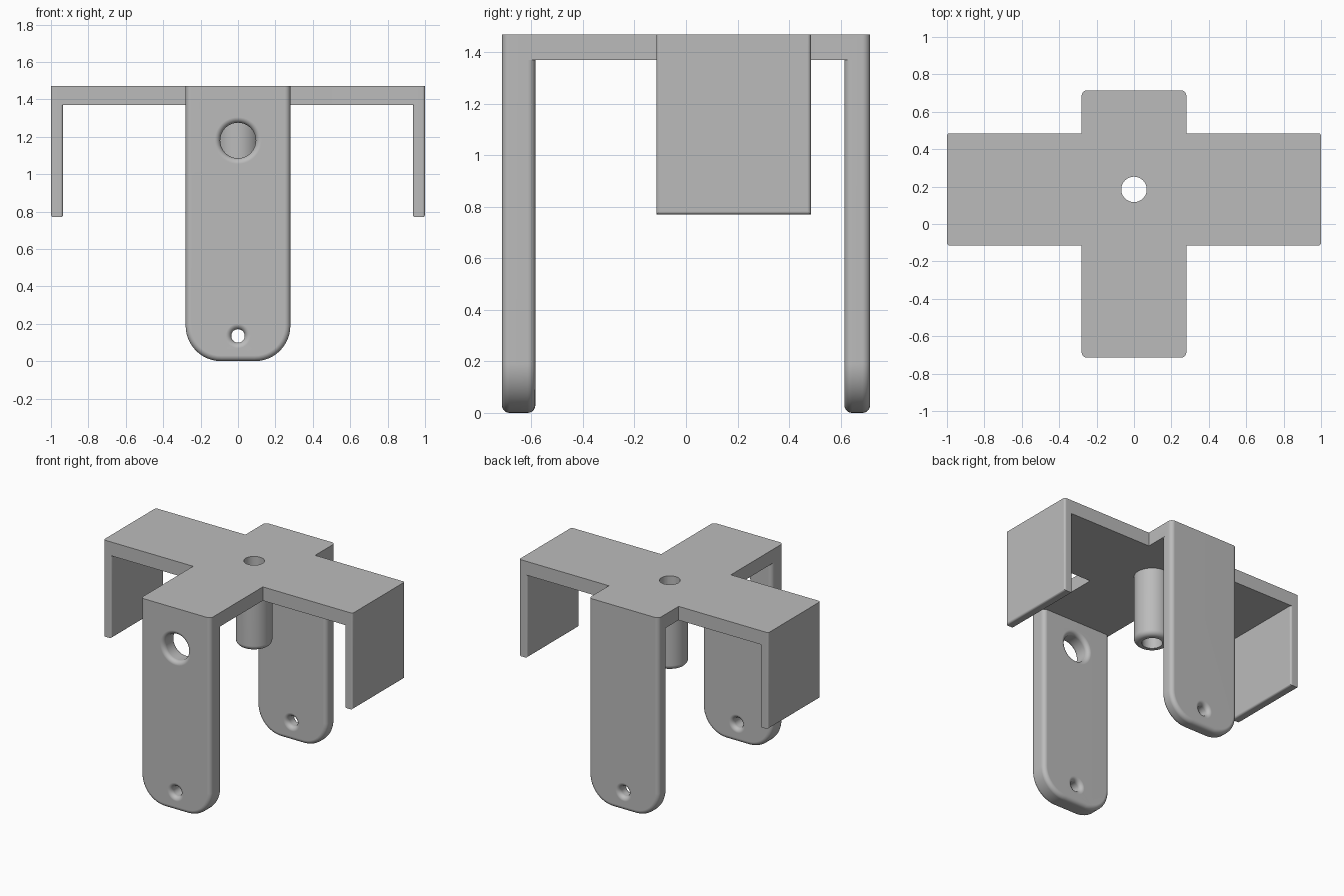
import bpy, bmesh, math
from mathutils import Matrix, Vector

if "Cube" in bpy.data.objects:
    bpy.data.objects.remove(bpy.data.objects["Cube"], do_unlink=True)

TOP, UNDER = 1.47, 1.37
ARM_Y0, ARM_Y1 = -0.115, 0.485      # side arm extent
LEG_X, TUBE_Y = 0.28, 0.185

grey = bpy.data.materials.new("plain grey")
grey.use_nodes = True
grey.diffuse_color = (0.5, 0.5, 0.5, 1)
grey.node_tree.nodes["Principled BSDF"].inputs["Base Color"].default_value = (0.5, 0.5, 0.5, 1)


def finish(bm, name):
    bmesh.ops.recalc_face_normals(bm, faces=bm.faces[:])
    mesh = bpy.data.meshes.new(name)
    bm.to_mesh(mesh)
    bm.free()
    mesh.materials.append(grey)
    obj = bpy.data.objects.new(name, mesh)
    bpy.context.collection.objects.link(obj)
    return obj


def prism(points, offset):
    bm = bmesh.new()
    face = bm.faces.new([bm.verts.new(p) for p in points])
    result = bmesh.ops.extrude_face_region(bm, geom=[face])
    moved = [v for v in result["geom"] if isinstance(v, bmesh.types.BMVert)]
    bmesh.ops.translate(bm, verts=moved, vec=offset)
    return bm


def hanging_tab(name, half, thick, bottom, corner, fillet, matrix):
    """Upright tab with filleted sides and foot, flat at the top."""
    pts = [(half, 0, TOP)]
    steps = 12 if corner else 0
    for side, start in ((1, 0), (-1, math.pi / 2)):
        for i in range(steps + 1):
            a = start + (math.pi / 2) * i / max(steps, 1)
            x, z = (math.cos(a), math.sin(a)) if corner else (side, 1)
            pts.append((side * (half - corner) + corner * x, 0,
                        bottom + corner - corner * z))
    pts.append((-half, 0, TOP))
    bm = prism(pts, (0, thick, 0))
    rim = [e for e in bm.edges
           if abs(e.verts[0].co.y - e.verts[1].co.y) < 1e-5
           and min(v.co.z for v in e.verts) < TOP - 0.01]
    bmesh.ops.bevel(bm, geom=rim, offset=fillet, segments=5, profile=0.5, affect='EDGES')
    bm.transform(matrix)
    return finish(bm, name)


def lathe(name, profile, matrix, segments=48):
    """Closed solid revolved round z from (radius, height) points."""
    bm = bmesh.new()
    verts = [bm.verts.new((r, 0, z)) for r, z in profile]
    edges = [bm.edges.new(pair) for pair in zip(verts, verts[1:])]
    bmesh.ops.spin(bm, geom=verts + edges, cent=(0, 0, 0), axis=(0, 0, 1),
                   angle=math.tau, steps=segments, use_duplicate=False)
    bmesh.ops.remove_doubles(bm, verts=bm.verts[:], dist=1e-5)
    bm.transform(matrix)
    return finish(bm, name)


def flared_cutter(name, radius, y0, y1, z, flare=0.03):
    """Cutter along y whose mouths are rounded over."""
    half = (y1 - y0) / 2
    arc = [(radius + flare * (1 - math.cos(a)), half - flare + flare * math.sin(a))
           for a in [math.radians(15 * i) for i in range(6)]]
    arc += [(radius + flare, half), (radius + flare, half + 0.02), (0, half + 0.02)]
    profile = [(r, -h) for r, h in reversed(arc)] + arc
    place = Matrix.Translation((0, (y0 + y1) / 2, z)) @ Matrix.Rotation(math.pi / 2, 4, 'X')
    return lathe(name, profile, place)


def combine(target, other, operation):
    mod = target.modifiers.new(other.name, 'BOOLEAN')
    mod.operation, mod.solver, mod.object = operation, 'EXACT', other
    bpy.context.view_layer.objects.active = target
    bpy.ops.object.modifier_apply(modifier=mod.name)
    bpy.data.objects.remove(other, do_unlink=True)


# Cross-shaped top plate, ending inside the tabs
quarter = [(LEG_X, -0.65), (LEG_X, ARM_Y0), (0.965, ARM_Y0),
           (0.965, ARM_Y1), (LEG_X, ARM_Y1), (LEG_X, 0.665)]
outline = quarter + [(-x, y) for x, y in reversed(quarter)]
bracket = finish(prism([(x, y, UNDER) for x, y in outline], (0, 0, TOP - UNDER)), "bracket")

# Front and back legs with rounded feet
for name, y, thick in (("front_leg", -0.715, 0.13), ("back_leg", 0.615, 0.1)):
    leg = hanging_tab(name, LEG_X, thick, 0, 0.19, 0.03, Matrix.Translation((0, y, 0)))
    combine(bracket, leg, 'UNION')

# Short side panels
mid, half = (ARM_Y0 + ARM_Y1) / 2, (ARM_Y1 - ARM_Y0) / 2
for name, side in (("left_panel", 1), ("right_panel", -1)):
    place = Matrix.Translation((side, mid, 0)) @ Matrix.Rotation(side * math.pi / 2, 4, 'Z')
    panel = hanging_tab(name, half, 0.065, 0.77, 0, 0.014, place)
    combine(bracket, panel, 'UNION')

# Hanging tube with a rounded lower rim
rim = [(0.085 + 0.035 * math.sin(a), 0.905 - 0.035 * math.cos(a))
       for a in [math.radians(15 * i) for i in range(7)]]
at_tube = Matrix.Translation((0, TUBE_Y, 0))
tube = lathe("tube", [(0, 0.87)] + rim + [(0.12, 1.42), (0, 1.42)], at_tube)
combine(bracket, tube, 'UNION')

# Bore through tube and plate, and flared holes in the legs
bore = lathe("bore", [(0, 0.8), (0.068, 0.8), (0.068, 1.6), (0, 1.6)], at_tube)
combine(bracket, bore, 'DIFFERENCE')
for name, r, y0, y1, z in (("large_hole", 0.095, -0.715, -0.585, 1.18),
                           ("front_pin_hole", 0.036, -0.715, -0.585, 0.135),
                           ("back_pin_hole", 0.036, 0.615, 0.715, 0.135)):
    combine(bracket, flared_cutter(name, r, y0, y1, z), 'DIFFERENCE')

# Smooth fillets, crisp flats
bpy.ops.object.select_all(action='DESELECT')
bracket.select_set(True)
bpy.context.view_layer.objects.active = bracket
bpy.ops.object.shade_smooth_by_angle(angle=math.radians(32))
weighted = bracket.modifiers.new("flat normals", 'WEIGHTED_NORMAL')
weighted.keep_sharp = True
